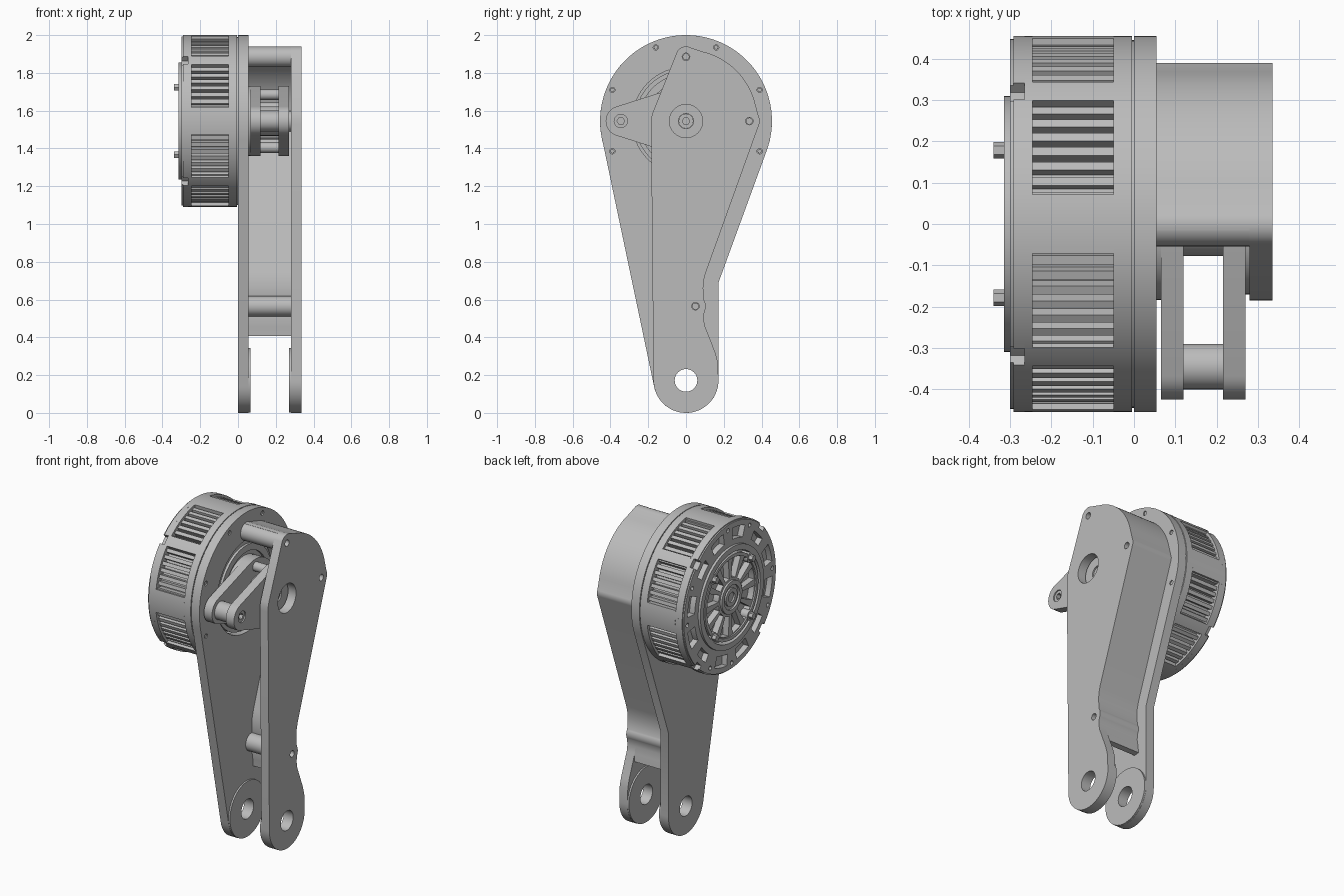
import bpy, bmesh
from math import sin, cos, pi, radians, hypot

cube = bpy.data.objects.get("Cube")
if cube:
    bpy.data.objects.remove(cube)

grey = bpy.data.materials.new("machined grey")
grey.use_nodes = True
grey.diffuse_color = (0.5, 0.5, 0.5, 1)
grey.node_tree.nodes["Principled BSDF"].inputs["Base Color"].default_value = (0.5, 0.5, 0.5, 1)

AXIS = (0, 1.545)    # motor axis in the y-z plane
FOOT = (0, 0.172)    # lower joint
TIP = (-0.345, 1.545)  # crank end


def arc(c, r, a0, a1, n=12):
    angles = [radians(a0 + (a1 - a0) * i / n) for i in range(n + 1)]
    return [(c[0] + r * cos(a), c[1] + r * sin(a)) for a in angles]


def circle(c, r, n=32):
    return arc(c, r, 0, 360, n)[:-1]


def polar(r, a, c=AXIS):
    return c[0] + r * cos(radians(a)), c[1] + r * sin(radians(a))


def sector(r0, r1, a0, a1, n=10):
    return arc(AXIS, r1, a0, a1, n) + arc(AXIS, r0, a1, a0, n)


def prism(name, x0, x1, *loops):
    """Extrude y-z outlines along x; inner loops become holes."""
    cu = bpy.data.curves.new(name, 'CURVE')
    cu.dimensions, cu.fill_mode = '2D', 'BOTH'
    cu.extrude = (x1 - x0) / 2
    for pts in loops:
        s = cu.splines.new('POLY')
        s.points.add(len(pts) - 1)
        for p, (u, v) in zip(s.points, pts):
            p.co = (u, v, 0, 1)
        s.use_cyclic_u = True
    tmp = bpy.data.objects.new(name + " outline", cu)
    bpy.context.collection.objects.link(tmp)
    dg = bpy.context.evaluated_depsgraph_get()
    me = bpy.data.meshes.new_from_object(tmp.evaluated_get(dg))
    bpy.data.objects.remove(tmp)
    bm = bmesh.new()
    bm.from_mesh(me)
    mid = (x0 + x1) / 2
    for v in bm.verts:
        v.co = (v.co.z + mid, v.co.x, v.co.y)
    bmesh.ops.remove_doubles(bm, verts=bm.verts, dist=1e-5)
    bmesh.ops.recalc_face_normals(bm, faces=bm.faces)
    bm.to_mesh(me)
    bm.free()
    me.materials.clear()
    me.materials.append(grey)
    me.shade_smooth()
    me.set_sharp_from_angle(angle=radians(30))
    ob = bpy.data.objects.new(name, me)
    bpy.context.collection.objects.link(ob)
    return ob


# Inner plate carrying the motor
screws = [(s * y, z) for s in (-1, 1) for y, z in ((0.16, 1.935), (0.39, 1.71), (0.39, 1.385))]
inner_outline = (arc(AXIS, 0.455, -20, 195, 72)
                 + arc(FOOT, 0.172, 190, 360, 28) + [(0.172, 0.69)])
prism("inner_plate", 0, 0.055, inner_outline, circle(AXIS, 0.285, 64),
      circle(FOOT, 0.06), *[circle(p, 0.014, 16) for p in screws])
for p in screws:
    prism("plate_screw", 0.01, 0.05, circle(p, 0.011, 16))

# Outer plate, its back edge shared with the connecting wall
BOSSES = [(0, 1.885), (0.335, 1.545), (0.05, 0.565)]
back_edge = (arc(BOSSES[0], 0.055, 150, 62)
             + arc(AXIS, 0.378, 76, 13, 20)
             + arc(BOSSES[1], 0.055, 25, -20, 8)
             + [(0.104, 0.74), (0.094, 0.70), (0.091, 0.66)]
             + arc(BOSSES[2], 0.055, 35, -30, 8) + [(0.093, 0.50), (0.1, 0.46)])
outer_outline = (back_edge + [(0.155, 0.32), (0.168, 0.27)]
                 + arc(FOOT, 0.172, 0, -180, 30)
                 + [(-0.185, 1.53), (-0.184, 1.56), (-0.178, 1.585)])
prism("outer_plate", 0.28, 0.335, outer_outline, circle(AXIS, 0.088, 40),
      circle(FOOT, 0.06), *[circle(p, 0.02, 16) for p in BOSSES])

# Wall joining the two plates
wall_edge = back_edge[6:] + [(0.105, 0.412)]
inside = []
for i, (u, v) in enumerate(wall_edge):
    a, b = wall_edge[max(i - 1, 0)], wall_edge[min(i + 1, len(wall_edge) - 1)]
    du, dv = b[0] - a[0], b[1] - a[1]
    d = hypot(du, dv)
    inside.append((u + dv / d * 0.035, v - du / d * 0.035))
prism("connecting_wall", 0.055, 0.28, wall_edge + inside[::-1])
for p in BOSSES:
    prism("wall_boss", 0.055, 0.28, circle(p, 0.054))
    prism("boss_screw", 0.28, 0.31, circle(p, 0.018, 16))

# Raised pads round the lower joint
for x0, x1 in ((0.055, 0.065), (0.27, 0.28)):
    prism("joint_pad", x0, x1, circle(FOOT, 0.171, 48), circle(FOOT, 0.06))

# Output disc and double crank
prism("output_disc", -0.02, 0.04, circle(AXIS, 0.272, 64))
prism("output_ring", 0.04, 0.055, circle(AXIS, 0.25, 64), circle(AXIS, 0.21, 64))
prism("output_hub", 0.04, 0.066, circle(AXIS, 0.184, 48))
crank = arc(AXIS, 0.185, -107, 107, 40) + arc(TIP, 0.08, 107, 253, 20)
for name, x0, x1 in (("inner_crank", 0.065, 0.12), ("outer_crank", 0.215, 0.27)):
    prism(name, x0, x1, crank, circle(TIP, 0.035, 24), circle(AXIS, 0.04, 24))
prism("crank_pin", 0.12, 0.215, circle(TIP, 0.055), circle(TIP, 0.035, 24))
prism("crank_spool", 0.12, 0.215, circle(AXIS, 0.078))
for c in (AXIS, TIP):
    prism("crank_bolt", 0.08, 0.262, circle(c, 0.039, 24), circle(c, 0.02, 6))
for a in (-90, -30, 30, 90):
    prism("crank_spacer", 0.12, 0.215, circle(polar(0.14, a), 0.028, 20))

# Motor housing: bands, posts between the windows, toothed core
prism("housing_seam", -0.005, 0, circle(AXIS, 0.445, 96), circle(AXIS, 0.3, 64))
prism("housing_front_band", -0.05, -0.005, circle(AXIS, 0.455, 96), circle(AXIS, 0.3, 64))
prism("housing_rear_band", -0.265, -0.245, circle(AXIS, 0.455, 96))
for q in range(4):
    for mid, half in ((0, 9), (45, 4)):
        a = q * 90 + mid
        prism("housing_post", -0.245, -0.05, sector(0.40, 0.455, a - half, a + half))
teeth = []
for i in range(72):
    a = i * 5
    teeth += [polar(0.44, a), polar(0.44, a + 2.8), polar(0.405, a + 3), polar(0.405, a + 4.8)]
prism("toothed_core", -0.245, -0.05, teeth)

# Rear cover: notched rim with pockets all round


def notched(r):
    pts = []
    for q in range(4):
        a = 45 + q * 90
        pts += arc(AXIS, 0.425, a - 3.5, a + 3.5, 4) + arc(AXIS, r, a + 3.5, a + 86.5, 30)
    return pts


pockets = [sector(0.345, 0.415, i * 30 + 4, i * 30 + 21, 8) for i in range(12)
           if i % 3 != 1]
pockets += [sector(0.345, 0.395, i * 90 + 37, i * 90 + 53, 8) for i in range(4)]
rim_holes = [circle(polar(0.415, i * 30 - 2.5), 0.013, 12) for i in range(12) if i % 3 != 2]
bore = circle(AXIS, 0.30, 64)
prism("cover_rim", -0.292, -0.265, notched(0.455), bore, *pockets, *rim_holes)
prism("cover_rim_edge", -0.3, -0.292, notched(0.448), bore, *pockets, *rim_holes)

# Rear spoked cap
prism("cap_ring", -0.315, -0.265, circle(AXIS, 0.31, 64), circle(AXIS, 0.275, 64))
gaps = [sector(0.115, 0.235, i * 30 + 5, i * 30 + 25, 6) for i in range(12)]
prism("cap_spokes", -0.303, -0.265, circle(AXIS, 0.26, 64), *gaps)
prism("cap_inner_ring", -0.312, -0.303, circle(AXIS, 0.26, 64), circle(AXIS, 0.24, 64))
for r0, r1, x in ((0.075, 0.1, -0.315), (0.03, 0.055, -0.313)):
    prism("cap_hub_ring", x, -0.303, circle(AXIS, r1, 48), circle(AXIS, r0, 48))
for i in range(4):
    p = polar(0.252, 45 + 90 * i)
    prism("cap_stud_base", -0.315, -0.265, circle(p, 0.03, 20))
    prism("cap_stud", -0.34, -0.315, circle(p, 0.02, 6))
